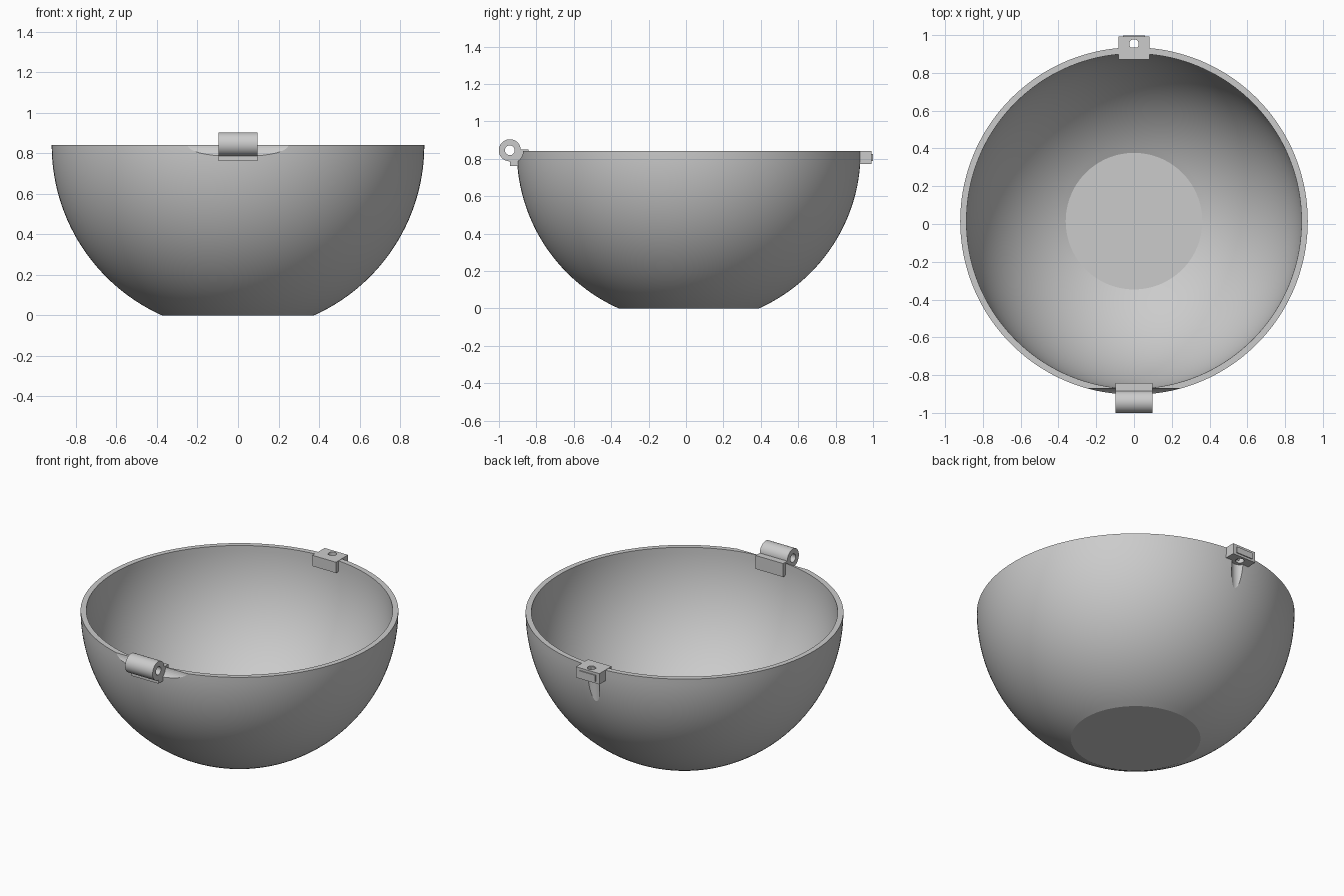
import bpy, bmesh, math
from mathutils import Matrix, Vector

if "Cube" in bpy.data.objects:
    bpy.data.objects.remove(bpy.data.objects["Cube"])

grey = bpy.data.materials.new("plain grey")
grey.diffuse_color = (0.6, 0.6, 0.6, 1)
grey.use_nodes = True
grey.node_tree.nodes["Principled BSDF"].inputs["Base Color"].default_value = grey.diffuse_color

CY, RIM = 0.015, 0.84        # bowl axis and rim height (also the sphere centre)
R_OUT, R_IN, FLOOR = 0.92, 0.887, 0.03
HINGE = Vector((0, -0.942, 0.845))
HOLE_Y = 0.953


def finish(name, bm):
    bmesh.ops.recalc_face_normals(bm, faces=bm.faces)
    me = bpy.data.meshes.new(name)
    bm.to_mesh(me)
    bm.free()
    ob = bpy.data.objects.new(name, me)
    bpy.context.collection.objects.link(ob)
    me.materials.append(grey)
    return ob


def box(name, lo, hi):
    lo, hi = Vector(lo), Vector(hi)
    bm = bmesh.new()
    bmesh.ops.create_cube(bm, size=1, matrix=Matrix.Translation((lo + hi) / 2)
                          @ Matrix.Diagonal((*(hi - lo), 1)))
    return finish(name, bm)


def cylinder(name, centre, radius, length, axis):
    bm = bmesh.new()
    turn = Matrix.Rotation(math.pi / 2, 4, 'Y') if axis == 'X' else Matrix.Identity(4)
    bmesh.ops.create_cone(bm, cap_ends=True, segments=48, radius1=radius, radius2=radius,
                          depth=length, matrix=Matrix.Translation(centre) @ turn)
    return finish(name, bm)


def cut(ob, cutter):
    m = ob.modifiers.new("cut", 'BOOLEAN')
    m.operation, m.solver, m.object = 'DIFFERENCE', 'EXACT', cutter
    cutter.hide_render = True
    cutter.hide_viewport = True


def smooth(ob):
    bpy.context.view_layer.objects.active = ob
    bpy.ops.object.select_all(action='DESELECT')
    ob.select_set(True)
    bpy.ops.object.shade_smooth_by_angle(angle=math.radians(25))


# Bowl: closed wall profile revolved around the axis
def arc(r, z_low, n=28):
    a0 = math.asin((RIM - z_low) / r)
    return [(r * math.cos(a0 * (1 - i / n)), RIM - r * math.sin(a0 * (1 - i / n)))
            for i in range(n + 1)]


profile = [(0, 0)] + arc(R_OUT, 0) + arc(R_IN, FLOOR)[::-1] + [(0, FLOOR)]
bm = bmesh.new()
verts = [bm.verts.new((r, CY, z)) for r, z in profile]
edges = [bm.edges.new(pair) for pair in zip(verts, verts[1:])]
bmesh.ops.spin(bm, geom=verts + edges, cent=(0, CY, 0), axis=(0, 0, 1),
               angle=2 * math.pi, steps=144, use_merge=False)
bmesh.ops.remove_doubles(bm, verts=bm.verts, dist=1e-5)
bowl = finish("bowl", bm)

# Clearances in the wall for the hinge barrel and the pin below the catch
cut(bowl, cylinder("hinge_clearance_cutter", HINGE, 0.072, 0.8, 'X'))
cut(bowl, cylinder("pin_clearance_cutter", (0, HOLE_Y, 0.6), 0.047, 0.38, 'Z'))
smooth(bowl)

# Hinge: pierced barrel on a block that grips the rim
barrel = cylinder("hinge_barrel", HINGE, 0.059, 0.194, 'X')
block = box("hinge_block", (-0.097, -0.942, 0.762), (0.097, -0.842, 0.848))
pin_hole = cylinder("hinge_hole_cutter", HINGE, 0.026, 0.5, 'X')
for part in (barrel, block):
    cut(part, pin_hole)
    smooth(part)

# Catch: drilled block over the rim with a thin raised plate outside
catch = box("catch_block", (-0.083, 0.87, 0.773), (0.083, 0.993, 0.842))
cut(catch, cylinder("catch_hole_cutter", (0, HOLE_Y, 0.8), 0.025, 0.3, 'Z'))
smooth(catch)
box("catch_plate", (-0.058, 0.99, 0.787), (0.058, 0.999, 0.826))
